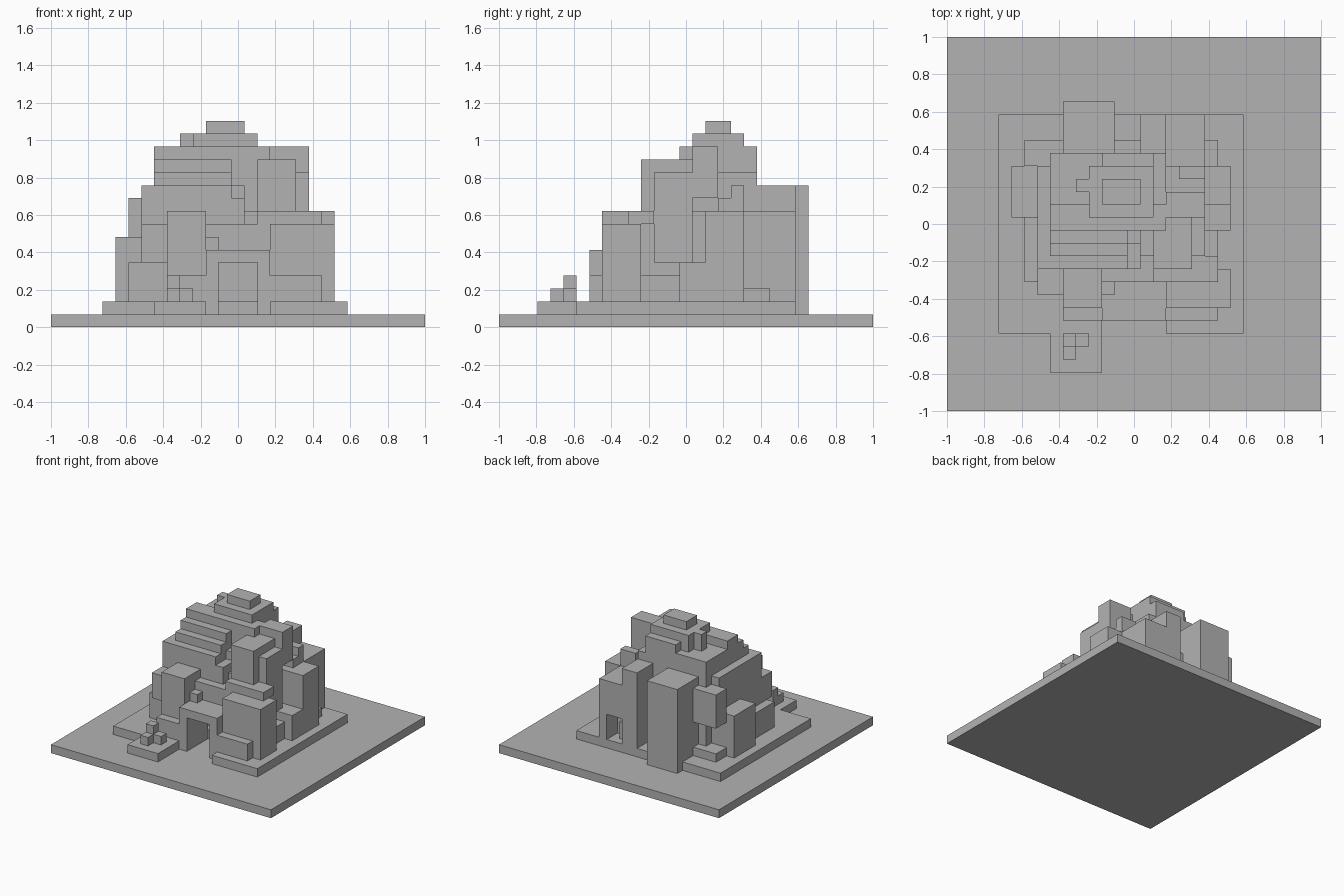
import bpy
import bmesh
from mathutils import Vector

cube = bpy.data.objects.get("Cube")
if cube:
    bpy.data.objects.remove(cube, do_unlink=True)

SIDE = 29              # grid cells along the longest side
CELL = 2 / SIDE

stone = bpy.data.materials.new("grey_stone")
stone.use_nodes = True
grey = (0.45, 0.45, 0.45, 1)
stone.diffuse_color = grey
stone.node_tree.nodes["Principled BSDF"].inputs["Base Color"].default_value = grey


def block(name, x, y, z):
    """Axis-aligned block spanning grid lines in x, y and z."""
    spans = (x, y, z)
    size = Vector([(b - a) * CELL for a, b in spans])
    middle = Vector([(a + b) * CELL / 2 for a, b in spans]) - Vector((1, 1, 0))
    bm = bmesh.new()
    bmesh.ops.create_cube(bm, size=1)
    for v in bm.verts:
        v.co = Vector([c * s for c, s in zip(v.co, size)]) + middle
    mesh = bpy.data.meshes.new(name)
    bm.to_mesh(mesh)
    bm.free()
    mesh.materials.append(stone)
    obj = bpy.data.objects.new(name, mesh)
    bpy.context.collection.objects.link(obj)
    return obj


# Ground slab and plinth, open in the middle for the entrance
block("ground_slab", x=(0, SIDE), y=(0, SIDE), z=(0, 1))
block("right_plinth", x=(4, 12), y=(6, 23), z=(1, 2))
block("left_plinth", x=(17, 23), y=(6, 23), z=(1, 2))
block("rear_plinth", x=(12, 17), y=(11, 23), z=(1, 2))

# Front landing with small stepping cubes
block("front_landing", x=(8, 12), y=(3, 6), z=(1, 2))
block("landing_cube_front", x=(9, 10), y=(4, 5), z=(2, 3))
block("landing_cube_tall", x=(9, 10), y=(5, 6), z=(2, 4))
block("landing_cube_side", x=(10, 11), y=(5, 6), z=(2, 3))

# Entrance arch: two piers and a lintel
for name, start in (("right", 12), ("left", 16)):
    block(name + "_arch_pier", x=(start, start + 1), y=(7, 11), z=(1, 5))
block("arch_lintel", x=(12, 17), y=(7, 11), z=(5, 6))
block("arch_ornament", x=(12, 13), y=(9, 10), z=(6, 7))
block("wall_above_arch", x=(12, 17), y=(10, 12), z=(6, 8))

# Front tower on the right and its step
block("right_tower_step", x=(9, 12), y=(7, 8), z=(2, 4))
block("right_front_tower", x=(9, 12), y=(8, 12), z=(2, 9))
block("right_hanging_bay", x=(7, 9), y=(9, 11), z=(5, 8))
block("right_low_wall", x=(6, 9), y=(10, 15), z=(2, 5))

# Front tower on the left, its step and roof box
block("left_tower_step", x=(17, 21), y=(7, 8), z=(2, 4))
block("left_front_tower", x=(17, 22), y=(8, 11), z=(2, 8))
block("left_tower_roof_box", x=(18, 21), y=(10, 12), z=(8, 9))
block("left_roof_sill", x=(16, 18), y=(10, 12), z=(8, 9))
block("left_upper_tower", x=(16, 19), y=(11, 15), z=(2, 13))

# Central mass
block("lower_core", x=(8, 17), y=(12, 20), z=(2, 9))
block("left_core", x=(17, 19), y=(12, 19), z=(2, 9))
block("upper_core", x=(8, 16), y=(14, 20), z=(9, 13))
block("core_shoulder", x=(16, 17), y=(15, 20), z=(9, 12))
block("shoulder_corner", x=(17, 18), y=(17, 19), z=(9, 10))
block("shoulder_box", x=(18, 20), y=(18, 19), z=(9, 11))
block("shoulder_low_box", x=(18, 20), y=(17, 18), z=(9, 10))

# Stepped terraces climbing the front, each one cell higher and further back
for level in range(3):
    block("front_terrace", x=(8, 14), y=(11 + level, 15), z=(8, 11 + level))
block("terrace_end", x=(14, 15), y=(11, 14), z=(8, 10))
block("terrace_end_upper", x=(14, 15), y=(13, 14), z=(10, 11))
block("right_side_terrace", x=(7, 8), y=(11, 19), z=(7, 11))
block("right_side_wall", x=(7, 8), y=(11, 19), z=(2, 7))

# Summit
block("summit_front", x=(8, 17), y=(14, 16), z=(13, 14))
block("summit_base", x=(11, 16), y=(16, 19), z=(13, 14))
block("summit_base_rear", x=(12, 16), y=(19, 20), z=(13, 14))
block("summit_side_base", x=(10, 11), y=(17, 18), z=(13, 14))
block("summit_tier", x=(11, 16), y=(15, 19), z=(14, 15))
block("summit_tier_side", x=(10, 11), y=(17, 18), z=(14, 15))
block("summit_cap", x=(12, 15), y=(16, 18), z=(15, 16))

# Left side: hanging walls, buttress and low boxes
block("left_hanging_wall", x=(19, 20), y=(12, 15), z=(5, 12))
block("left_high_block", x=(17, 20), y=(15, 17), z=(10, 14))
block("left_buttress", x=(19, 22), y=(16, 19), z=(2, 9))
block("left_buttress_step", x=(19, 22), y=(14, 16), z=(2, 5))
block("left_low_box", x=(19, 21), y=(11, 14), z=(2, 4))
block("left_rear_box", x=(20, 21), y=(19, 21), z=(2, 3))

# Rear wing with a doorway in its back wall
block("rear_wing_inner", x=(17, 20), y=(19, 21), z=(2, 9))
block("rear_wing_pier", x=(19, 20), y=(21, 23), z=(2, 9))
block("rear_wing_lintel", x=(17, 19), y=(21, 23), z=(5, 9))
block("rear_wing_sill", x=(17, 18), y=(21, 22), z=(2, 4))
block("rear_wing_tower", x=(15, 17), y=(20, 23), z=(2, 11))
block("rear_infill", x=(13, 15), y=(20, 21), z=(2, 8))

# Rear tower standing on the ground slab
block("rear_tower", x=(9, 13), y=(20, 24), z=(1, 11))

# Right rear: side tower, hanging bay and the low box beneath it
block("right_side_tower", x=(5, 7), y=(15, 19), z=(2, 7))
block("right_rear_bay", x=(6, 9), y=(19, 21), z=(6, 10))
block("right_rear_box", x=(6, 9), y=(19, 21), z=(2, 3))
